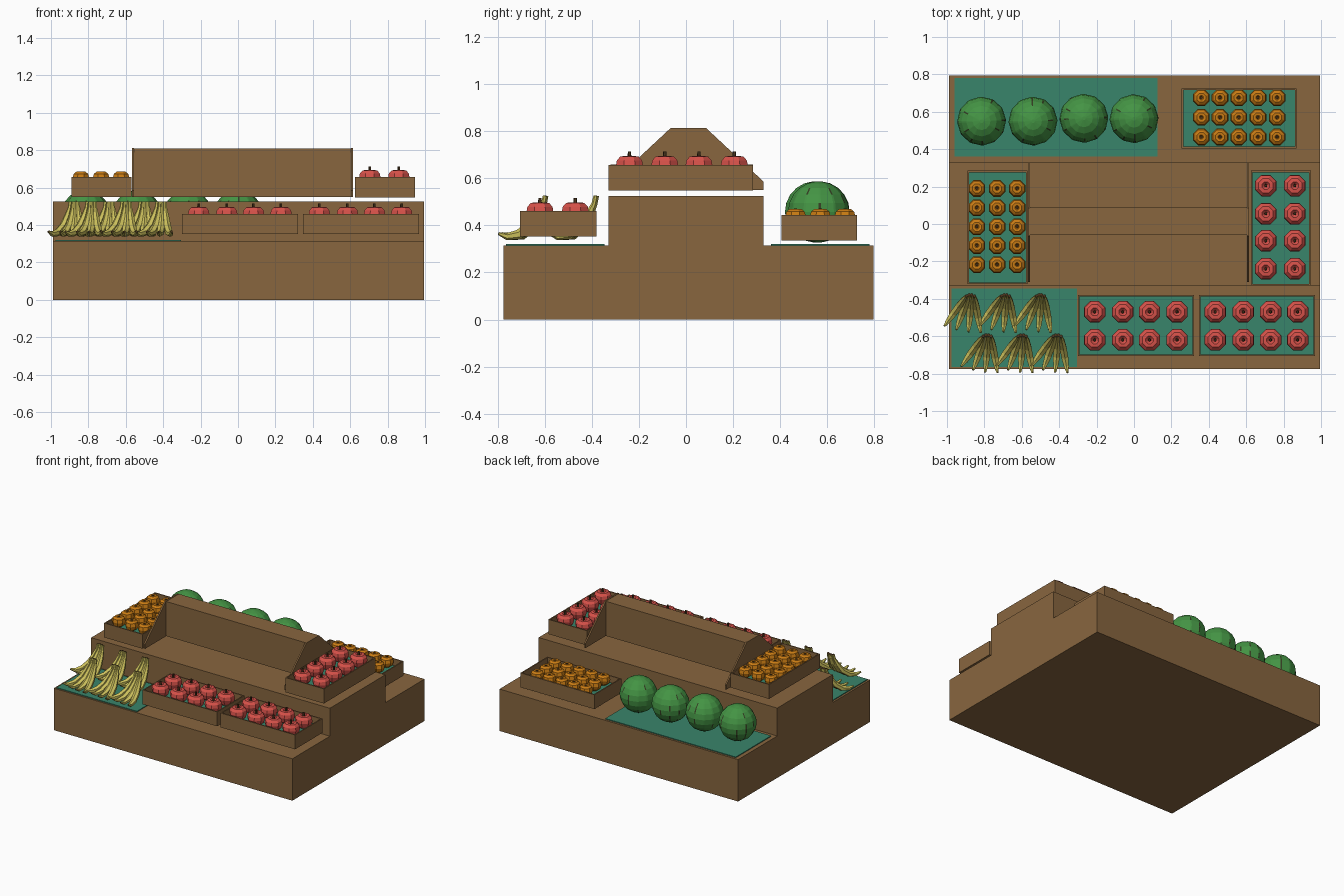
import bpy, bmesh, math, random
from mathutils import Vector

if "Cube" in bpy.data.objects:
    bpy.data.objects.remove(bpy.data.objects["Cube"])

random.seed(4)


def mat(name, r, g, b):
    def lin(c):
        c /= 255
        return c / 12.92 if c < 0.04045 else ((c + 0.055) / 1.055) ** 2.4
    m = bpy.data.materials.new(name)
    m.diffuse_color = (lin(r), lin(g), lin(b), 1)
    m.use_nodes = True
    m.node_tree.nodes["Principled BSDF"].inputs["Base Color"].default_value = m.diffuse_color
    return m


WOOD = mat("brown wood", 136, 102, 63)
TEAL = mat("teal lining", 57, 133, 107)
RED = mat("apple red", 216, 82, 74)
ORANGE = mat("orange peel", 202, 124, 20)
GREEN = mat("melon green", 68, 148, 68)
DARK = mat("dark stripe", 52, 62, 34)
YELLOW = mat("banana yellow", 204, 192, 92)
STEM = mat("dark stem", 74, 52, 28)


def finish(name, bm, *mats):
    bmesh.ops.recalc_face_normals(bm, faces=bm.faces)
    me = bpy.data.meshes.new(name)
    bm.to_mesh(me)
    bm.free()
    for m in mats:
        me.materials.append(m)
    ob = bpy.data.objects.new(name, me)
    bpy.context.collection.objects.link(ob)
    return ob


def prism(name, profile, x0, x1, m):
    """Extrude a (y, z) profile along x."""
    bm = bmesh.new()
    f = bm.faces.new([bm.verts.new((x0, y, z)) for y, z in profile])
    g = bmesh.ops.extrude_face_region(bm, geom=[f])
    vs = [v for v in g["geom"] if isinstance(v, bmesh.types.BMVert)]
    bmesh.ops.translate(bm, verts=vs, vec=(x1 - x0, 0, 0))
    return finish(name, bm, m)


def box(name, x0, x1, y0, y1, z0, z1, m):
    return prism(name, [(y0, z0), (y1, z0), (y1, z1), (y0, z1)], x0, x1, m)


def crate(name, x0, x1, y0, y1, z0, z1, wall=0.012, depth=0.05):
    """Open wooden tray with a coloured lining."""
    ob = box(name, x0, x1, y0, y1, z0, z1, WOOD)
    bm = bmesh.new()
    bm.from_mesh(ob.data)
    top = max(bm.faces, key=lambda f: f.calc_center_median().z)
    bmesh.ops.inset_region(bm, faces=[top], thickness=wall)
    g = bmesh.ops.extrude_face_region(bm, geom=[top])
    floor = [f for f in g["geom"] if isinstance(f, bmesh.types.BMFace)][0]
    bmesh.ops.translate(bm, verts=floor.verts[:], vec=(0, 0, -depth))
    if top.is_valid:
        bmesh.ops.delete(bm, geom=[top], context='FACES_ONLY')
    ob.data.materials.append(TEAL)
    floor.material_index = 1
    bm.to_mesh(ob.data)
    bm.free()


def lathe(bm, rings, angles, c, rule=None):
    """Revolve (radius, z) rings around c and cap both ends."""
    c = Vector(c)
    loops = [[bm.verts.new(c + Vector((r * math.cos(a), r * math.sin(a), z))) for a in angles]
             for r, z in rings]
    n = len(angles)
    for k in range(len(loops) - 1):
        for i in range(n):
            j = (i + 1) % n
            f = bm.faces.new((loops[k][i], loops[k][j], loops[k + 1][j], loops[k + 1][i]))
            f.material_index = rule(k, i) if rule else 0
    for end, k in ((loops[0], 0), (loops[-1], len(loops) - 2)):
        bm.faces.new(end).material_index = rule(k, -1) if rule else 0


def ring(n):
    return [math.tau * (i + 0.5) / n for i in range(n)]


def fruit(name, xs, ys, z, rings, skin, stem_r, stem_z0, stem_z1):
    """Grid of round fruit with a short stem each."""
    bm = bmesh.new()
    stems = bmesh.new()
    for x in xs:
        for y in ys:
            lathe(bm, rings, ring(8), (x, y, z))
            lathe(stems, [(stem_r, stem_z0), (stem_r * 0.8, stem_z1)], ring(5), (x, y, z))
    finish(name, bm, skin)
    finish(name + "_stems", stems, STEM)


APPLE = [(.03, -.058), (.053, -.035), (.062, -.005), (.058, .018), (.042, .035), (.022, .037), (.008, .022)]
CITRUS = [(.02, -.05), (.04, -.035), (.048, -.008), (.042, .015), (.026, .027), (.012, .026), (.006, .02)]


def apples(name, xs, ys, rim):
    fruit(name, xs, ys, rim, APPLE, RED, .009, .02, .056)


def oranges(name, xs, ys, rim):
    fruit(name, xs, ys, rim, CITRUS, ORANGE, .009, .015, .029)


# Stepped stand
prism("stepped_stand", [(-.775, 0), (.795, 0), (.795, .315), (.33, .315), (.33, .525),
                        (-.33, .525), (-.33, .315), (-.775, .315)], -.99, .995, WOOD)

# Central ridge with end boards
box("ridge_box", -.555, .605, -.06, .09, .55, .81, WOOD)
END = [(-.31, .55), (.33, .55), (.33, .585), (.085, .813), (-.065, .813), (-.31, .585)]
for x in (-.566, .604):
    prism("ridge_end_board", END, x, x + .011, WOOD)

# Cloth mats
box("melon_mat", -.96, .125, .36, .78, .315, .321, TEAL)
box("banana_mat", -.975, -.305, -.765, -.345, .315, .321, TEAL)

# Crates and their fruit
crate("right_crate", .625, .945, -.33, .285, .547, .657)
apples("right_apples", (.705, .86), (.205, .055, -.09, -.24), .657)
crate("front_crate_a", -.30, .32, -.705, -.38, .352, .46)
apples("front_apples_a", (-.21, -.06, .083, .23), (-.47, -.62), .46)
crate("front_crate_b", .348, .968, -.705, -.38, .352, .46)
apples("front_apples_b", (.435, .585, .73, .875), (-.47, -.62), .46)
crate("left_crate", -.89, -.57, -.32, .285, .55, .658)
oranges("left_oranges", (-.84, -.732, -.625), (.19, .087, -.015, -.115, -.217), .658)
crate("back_crate", .255, .87, .405, .725, .335, .443)
oranges("back_oranges", (.36, .46, .56, .663, .765), (.675, .57, .465), .443)

# Melons: wide green segments with narrow broken stripes between
R = .13
melon_rings = [(R * math.sin(t), -R * math.cos(t)) for t in [math.pi * (k + .25) / 10.5 for k in range(11)]]
melon_angles = []
for i in range(12):
    a = math.tau * i / 12
    melon_angles += [a, a + math.radians(4.5)]


def stripe(k, i):
    chance = (0, .7, .75, .6, .5, .45, .35, .2, 0, 0)[k]
    return 1 if i >= 0 and i % 2 == 0 and random.random() < chance else 0


for x, y in ((-.815, .55), (-.54, .55), (-.268, .565), (0, .563)):
    bm = bmesh.new()
    lathe(bm, melon_rings, melon_angles, (x, y, .457), stripe)
    finish("melon", bm, GREEN, DARK)

# Banana bunches: curved tapered tubes fanned from one stem
PATH = [(0, .525, .009), (.008, .49, .010), (.03, .445, .017), (.065, .395, .021),
        (.115, .36, .021), (.165, .352, .015), (.2, .365, .006)]


def banana(bm, sx, sy, angle):
    d = Vector((math.sin(angle), -math.cos(angle), 0))
    side = Vector((d.y, -d.x, 0))
    pts = [Vector((sx, sy, z)) + d * r for r, z, w in PATH]
    loops = []
    for k, p in enumerate(pts):
        t = (pts[min(k + 1, len(pts) - 1)] - pts[max(k - 1, 0)]).normalized()
        up = side.cross(t)
        w = PATH[k][2]
        loops.append([bm.verts.new(p + (side * math.cos(a) + up * math.sin(a)) * w) for a in ring(6)])
    for a, b in zip(loops, loops[1:]):
        for i in range(6):
            j = (i + 1) % 6
            bm.faces.new((a[i], a[j], b[j], b[i]))
    bm.faces.new(loops[0]).material_index = 1
    bm.faces.new(loops[-1]).material_index = 1


for sx0, sy in ((-.875, -.375), (-.785, -.59)):
    for n in range(3):
        bm = bmesh.new()
        for i, deg in enumerate((-36, -20, -5, 10)):
            banana(bm, sx0 + .187 * n + (i - 1.5) * .014, sy + abs(i - 1.5) * -.006, math.radians(deg))
        finish("banana_bunch", bm, YELLOW, STEM)
